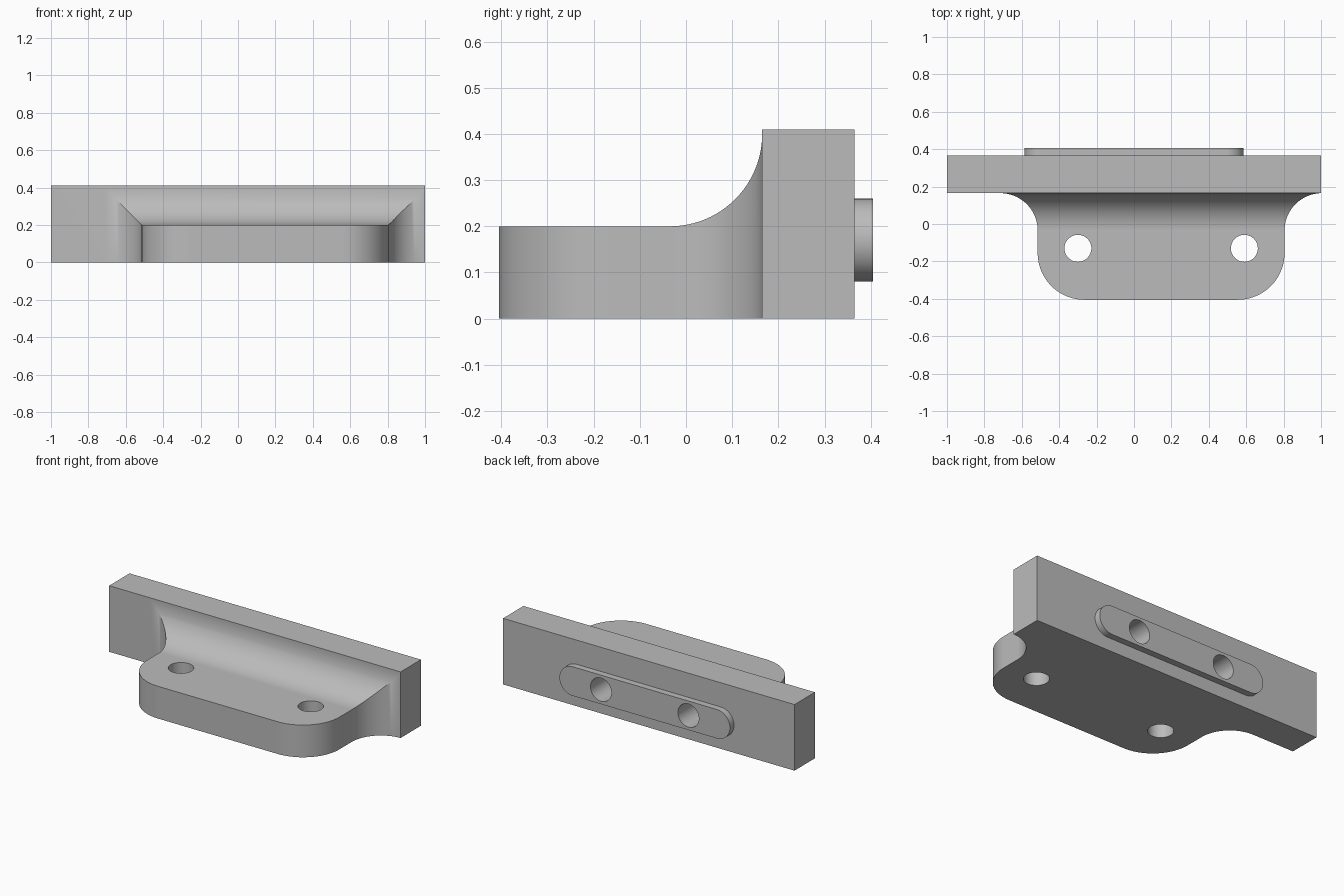
import bpy, bmesh
from math import sin, cos, pi, radians
from mathutils import Vector

cube = bpy.data.objects.get("Cube")
if cube:
    bpy.data.objects.remove(cube, do_unlink=True)

grey = bpy.data.materials.new("plain grey")
grey.use_nodes = True
grey.diffuse_color = (0.5, 0.5, 0.5, 1)
grey.node_tree.nodes["Principled BSDF"].inputs["Base Color"].default_value = (0.5, 0.5, 0.5, 1)

# Main dimensions
HEIGHT, LUG_TOP, FILLET = 0.41, 0.2, 0.2
FRONT, PLATE_FRONT, PLATE_BACK, KEY_BACK = -0.405, 0.165, 0.365, 0.405
LUG_LEFT, LUG_RIGHT, CORNER = -0.515, 0.805, 0.25
KEY_Z, HOLE = 0.17, 0.072


def arc(cx, cy, r, start, end, steps=24):
    angles = [radians(start + (end - start) * i / steps) for i in range(steps + 1)]
    return [(cx + r * cos(a), cy + r * sin(a)) for a in angles]


def prism(name, points, place, direction):
    """Extrude a 2D outline, placed in space by a function, along a vector."""
    bm = bmesh.new()
    face = bm.faces.new([bm.verts.new(place(u, v)) for u, v in points])
    ext = bmesh.ops.extrude_face_region(bm, geom=[face])
    moved = [g for g in ext["geom"] if isinstance(g, bmesh.types.BMVert)]
    bmesh.ops.translate(bm, verts=moved, vec=Vector(direction))
    bmesh.ops.recalc_face_normals(bm, faces=bm.faces)
    mesh = bpy.data.meshes.new(name)
    bm.to_mesh(mesh)
    bm.free()
    mesh.materials.append(grey)
    obj = bpy.data.objects.new(name, mesh)
    bpy.context.collection.objects.link(obj)
    return obj


def combine(target, tool, operation):
    mod = target.modifiers.new(operation, "BOOLEAN")
    mod.operation, mod.object, mod.solver = operation, tool, "EXACT"
    bpy.ops.object.select_all(action="DESELECT")
    bpy.context.view_layer.objects.active = target
    target.select_set(True)
    bpy.ops.object.modifier_apply(modifier=mod.name)
    bpy.data.objects.remove(tool, do_unlink=True)


# Plan outline: back plate with flared, round-cornered lug
plan = [(-1, PLATE_BACK), (-1, PLATE_FRONT)]
plan += arc(LUG_LEFT - FILLET, PLATE_FRONT - FILLET, FILLET, 90, 0)
plan += arc(LUG_LEFT + CORNER, FRONT + CORNER, CORNER, 180, 270)
plan += arc(LUG_RIGHT - CORNER, FRONT + CORNER, CORNER, 270, 360)
plan += arc(LUG_RIGHT + FILLET, PLATE_FRONT - FILLET, FILLET, 180, 90)[:-1]
plan += [(1, PLATE_FRONT), (1, PLATE_BACK)]
# The right flare is trimmed at the end of the plate
plan = [(min(x, 1), y) for x, y in plan]
bracket = prism("mounting_bracket", plan, lambda x, y: (x, y, 0), (0, 0, HEIGHT))

# Space above the lug, with the concave fillet against the plate
relief = [(-0.6, 0.6), (-0.6, LUG_TOP)]
relief += arc(PLATE_FRONT - FILLET, LUG_TOP + FILLET, FILLET, -90, 0)
relief += [(PLATE_FRONT, 0.6)]
combine(bracket, prism("relief_cutter", relief, lambda y, z: (-1.2, y, z), (2.4, 0, 0)),
        "DIFFERENCE")

# Round-ended key on the back of the plate
slot = arc(0.495, KEY_Z, 0.09, -90, 90) + arc(-0.495, KEY_Z, 0.09, 90, 270)
combine(bracket, prism("locating_key", slot, lambda x, z: (x, 0.3, z), (0, KEY_BACK - 0.3, 0)),
        "UNION")

# Vertical through holes in the lug
for x in (-0.3, 0.59):
    ring = arc(x, -0.13, HOLE, 0, 360, 48)[:-1]
    combine(bracket, prism("lug_hole", ring, lambda u, v: (u, v, -0.1), (0, 0, 0.6)),
            "DIFFERENCE")

# Blind holes in the key
for x in (-0.3, 0.3):
    ring = arc(x, KEY_Z, HOLE, 0, 360, 48)[:-1]
    combine(bracket, prism("key_hole", ring, lambda u, v: (u, 0.1, v), (0, 0.4, 0)),
            "DIFFERENCE")

# Smooth the curves and keep flat faces flat
bpy.ops.object.select_all(action="DESELECT")
bpy.context.view_layer.objects.active = bracket
bracket.select_set(True)
bpy.ops.object.shade_smooth_by_angle(angle=radians(25))
weighted = bracket.modifiers.new("weighted normals", "WEIGHTED_NORMAL")
weighted.keep_sharp = True
